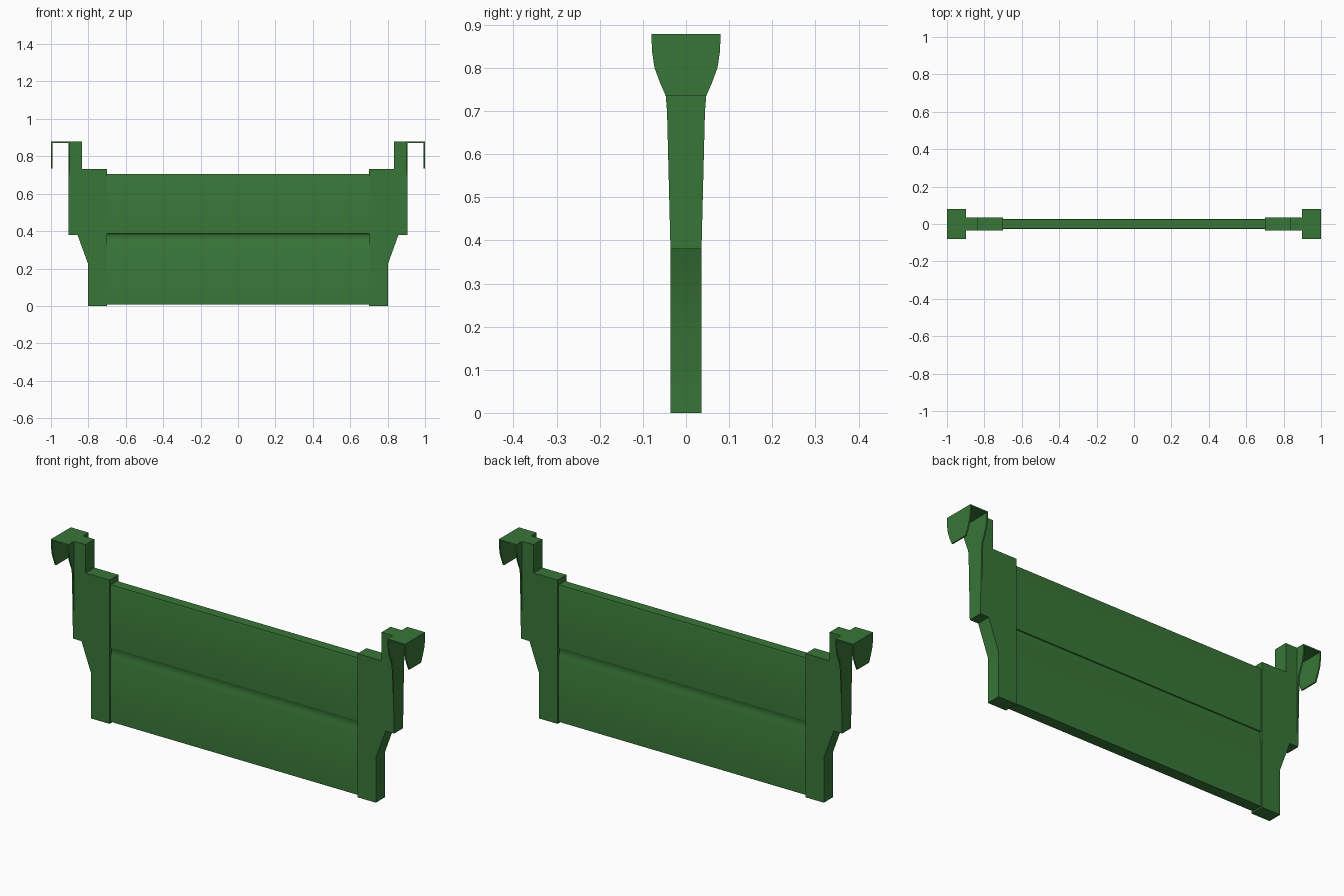
import bpy, bmesh
from mathutils import Vector

if "Cube" in bpy.data.objects:
    bpy.data.objects.remove(bpy.data.objects["Cube"])

green = bpy.data.materials.new("green_paint")
green.diffuse_color = (0.04, 0.18, 0.04, 1)
green.use_nodes = True
green.node_tree.nodes["Principled BSDF"].inputs["Base Color"].default_value = green.diffuse_color


def extrude(name, profile, place, a, b):
    """Prism from a 2D profile; place(u, v, depth) maps it into space."""
    bm = bmesh.new()
    face = bm.faces.new([bm.verts.new(place(u, v, a)) for u, v in profile])
    shift = Vector(place(0, 0, b)) - Vector(place(0, 0, a))
    out = bmesh.ops.extrude_face_region(bm, geom=[face])
    bmesh.ops.translate(bm, vec=shift,
                        verts=[g for g in out["geom"] if isinstance(g, bmesh.types.BMVert)])
    bmesh.ops.recalc_face_normals(bm, faces=bm.faces)
    mesh = bpy.data.meshes.new(name)
    bm.to_mesh(mesh)
    bm.free()
    ob = bpy.data.objects.new(name, mesh)
    bpy.context.collection.objects.link(ob)
    mesh.materials.append(green)
    return ob


def along_x(y, z, d):
    return (d, y, z)


def both_sides(half):
    """Close a half outline (bottom to top) by mirroring it in y."""
    return half + [(-y, z) for y, z in reversed(half)]


# Long board with a shallow finger groove on both faces
board = [(0.028, 0.008), (0.028, 0.33), (0.024, 0.342), (0.021, 0.358),
         (0.021, 0.374), (0.024, 0.384), (0.028, 0.386),
         (0.028, 0.695), (0.025, 0.705)]
extrude("board", both_sides(board), along_x, -0.705, 0.705)

# Flared outline shared by the hook and the mounting flange
flare = [(0.047, 0.735), (0.060, 0.765), (0.073, 0.80), (0.079, 0.84), (0.08, 0.878)]
flange = [(0.036, 0.38), (0.044, 0.70)] + flare

# End bracket outline seen from the front
bracket = [(0.70, 0.0), (0.803, 0.0), (0.803, 0.228), (0.858, 0.38), (0.904, 0.38),
           (0.904, 0.878), (0.835, 0.878), (0.835, 0.733), (0.70, 0.733)]

for side, s in (("left", -1), ("right", 1)):
    extrude(side + "_bracket", bracket, lambda x, z, d: (s * x, d, z), -0.036, 0.036)
    extrude(side + "_flange", both_sides(flange), along_x, s * 0.899, s * 0.906)
    # Hook: top plate and hanging outer plate
    extrude(side + "_hook_top", [(-0.08, 0.871), (0.08, 0.871), (0.08, 0.878), (-0.08, 0.878)],
            along_x, s * 0.899, s * 1.0)
    extrude(side + "_hook_plate", both_sides(flare), along_x, s * 0.993, s * 1.0)

# Smooth only the gentle curves
for ob in bpy.data.objects:
    ob.select_set(True)
    bpy.context.view_layer.objects.active = ob
bpy.ops.object.shade_smooth_by_angle(angle=0.5)
